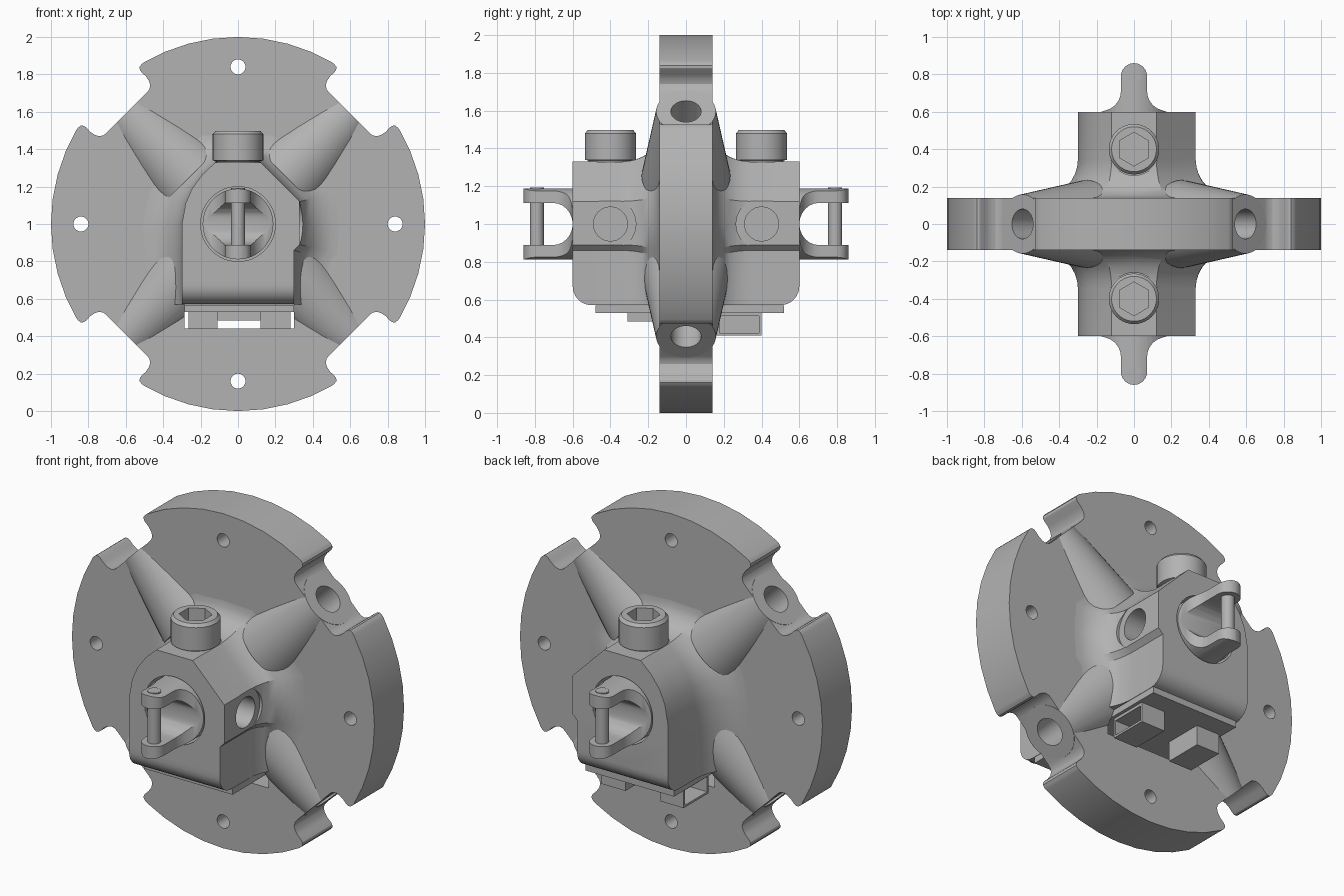
import bpy, bmesh, math
from mathutils import Vector, Matrix

if "Cube" in bpy.data.objects:
    bpy.data.objects.remove(bpy.data.objects["Cube"])

grey = bpy.data.materials.new("plain_grey")
grey.diffuse_color = (0.45, 0.45, 0.45, 1)
grey.use_nodes = True
grey.node_tree.nodes["Principled BSDF"].inputs["Base Color"].default_value = grey.diffuse_color


def finish(bm, name):
    bmesh.ops.recalc_face_normals(bm, faces=bm.faces)
    me = bpy.data.meshes.new(name)
    bm.to_mesh(me)
    bm.free()
    me.materials.append(grey)
    ob = bpy.data.objects.new(name, me)
    bpy.context.collection.objects.link(ob)
    return ob


def loft(name, sections):
    """Skin a list of equal-length rings and cap both ends."""
    bm = bmesh.new()
    rings = [[bm.verts.new(p) for p in s] for s in sections]
    n = len(rings[0])
    for a, b in zip(rings, rings[1:]):
        for i in range(n):
            j = (i + 1) % n
            bm.faces.new((a[i], a[j], b[j], b[i]))
    bm.faces.new(rings[0])
    bm.faces.new(rings[-1])
    return finish(bm, name)


def rod(name, a, b, r1, r2=None, n=32):
    a, b = Vector(a), Vector(b)
    bm = bmesh.new()
    rot = (b - a).to_track_quat('Z', 'Y').to_matrix().to_4x4()
    bmesh.ops.create_cone(bm, cap_ends=True, segments=n, radius1=r1,
                          radius2=r1 if r2 is None else r2, depth=(b - a).length,
                          matrix=Matrix.Translation((a + b) / 2) @ rot)
    return finish(bm, name)


def box(name, x0, x1, y0, y1, z0, z1):
    return loft(name, [[(x0, y0, z), (x1, y0, z), (x1, y1, z), (x0, y1, z)] for z in (z0, z1)])


def boolean(ob, cutter, op='DIFFERENCE'):
    m = ob.modifiers.new("cut", 'BOOLEAN')
    m.operation, m.solver, m.object = op, 'EXACT', cutter
    bpy.context.view_layer.objects.active = ob
    bpy.ops.object.modifier_apply(modifier=m.name)
    bpy.data.objects.remove(cutter)


def window():
    return box("window_cutter", -0.285, 0.30, -0.3, 0.3, 0.44, 0.57)


# Disc outline: one quadrant (arc, half notch, mirrored half), turned four times
quad = [(math.cos(math.radians(a)), math.sin(math.radians(a))) for a in (0, 7.7, 15.4, 23, 30.3)]
quad += [(.853, .517), (.84, .526), (.825, .525), (.812, .516), (.79, .493),
         (.765, .476), (.74, .469), (.718, .475), (.70, .49)]
quad += [(v, u) for u, v in reversed(quad[1:])]
outline = []
for k in range(4):
    for u, v in quad:
        outline.append([(u, v), (-v, u), (-u, -v), (v, -u)][k])
disc = loft("disc", [[(x, y, 1 + z) for x, z in outline] for y in (-0.14, 0.14)])
for sx, sz in ((1, 0), (-1, 0), (0, 1), (0, -1)):
    c = (0.84 * sx, 1 + 0.84 * sz)
    boolean(disc, rod("bolt_hole", (c[0], -.3, c[1]), (c[0], .3, c[1]), 0.04, n=24))

# Diagonal ridges swelling out of the disc, each with a radial hole in the notch floor
for sx in (-1, 1):
    for sz in (-1, 1):
        def at(r):
            return (sx * r * math.sqrt(.5), 0, 1 + sz * r * math.sqrt(.5))
        ridge = rod("diagonal_ridge", at(0.36), at(0.843), 0.235, 0.158, 40)
        for ob in (disc, ridge):
            boolean(ob, rod("radial_hole", at(0.55), at(1.1), 0.08))
        if sz < 0:
            boolean(ridge, window())
boolean(disc, window())

# Housing cross-section
profile = [(-.30, .57), (0, .57), (.30, .57), (.30, .70), (.30, .86), (.33, .89), (.33, 1.0),
           (.33, 1.12), (.225, 1.225), (.12, 1.33), (0, 1.33), (-.12, 1.33), (-.19, 1.265),
           (-.245, 1.19), (-.28, 1.11), (-.30, 1.0), (-.30, .86), (-.30, .70)]


def section(y, spread, floor):
    pts = []
    for x, z in profile:
        d = Vector((x, z - 1)).normalized()
        pts.append((x + d.x * 1.0 * spread, y, max(floor, z + d.y * 0.72 * spread)))
    return pts


for side in (-1, 1):
    tag = "front_" if side < 0 else "rear_"
    # Housing: rounded lower edge outside, concave flare towards the disc
    rows = []
    for i in range(7):
        t = math.radians(15 * i)
        rows.append((0.50 + 0.10 * math.cos(t), 0, 0.67 - 0.10 * math.sin(t)))
    for i in range(9):
        t = math.radians(11.25 * i)
        rows.append((0.345 - 0.205 * math.sin(t), 0.21 * (1 - math.cos(t)), 0.57))
    rows.append((0.05, 0.21, 0.57))
    housing = loft(tag + "housing", [section(side * y, s, f) for y, s, f in rows])
    boolean(housing, rod("bore", (0, side * .42, 1), (0, side * .7, 1), 0.2, n=48))
    boolean(housing, rod("side_spotface", (.329, side * .4, 1), (.7, side * .4, 1), 0.135))
    boolean(housing, rod("side_hole", (.2, side * .4, 1), (.7, side * .4, 1), 0.09))
    boolean(housing, rod("top_spotface", (0, side * .4, 1.329), (0, side * .4, 1.7), 0.14))

    # Socket-head screw
    y = side * 0.4
    ring = []
    for r, z in ((.115, 1.31), (.115, 1.335), (.135, 1.34), (.135, 1.48), (.12, 1.498)):
        ring.append([(r * math.cos(math.tau * i / 40), y + r * math.sin(math.tau * i / 40), z)
                     for i in range(40)])
    screw = loft(tag + "screw", ring)
    boolean(screw, rod("hex_socket", (0, y, 1.40), (0, y, 1.6), 0.09, n=6))

    # Clevis: plan shape trimmed to a round plug, with a rounded slot
    half = [(.19, .40), (.19, .595)]
    for i in range(1, 7):
        t = math.radians(15 * i)
        half.append((.175 - .105 * math.sin(t), .71 - .105 * math.cos(t)))
    half += [(.07 * math.cos(math.radians(a)), .79 + .07 * math.sin(math.radians(a)))
             for a in range(0, 90, 15)]
    plan = half + [(0, .86)] + [(-x, v) for x, v in reversed(half)]
    clevis = loft(tag + "clevis", [[(x, side * v, z) for x, v in plan] for z in (.75, 1.25)])
    boolean(clevis, rod("plug_shape", (0, side * .3, 1), (0, side * 1, 1), 0.189, n=48), 'INTERSECT')
    slot = [(.95, 1.112), (.95, .888)]
    slot += [(.705 - .105 * math.cos(math.radians(a)), 1 + .112 * math.sin(math.radians(a)))
             for a in range(-90, 91, 15)]
    boolean(clevis, loft("slot", [[(x, side * v, z) for v, z in slot] for x in (-.3, .3)]))
    rod(tag + "clevis_pin", (0, side * .79, .815), (0, side * .79, 1.192), 0.037, n=24)

# Circuit board under the housings, with its connectors
box("board", -.285, .30, -.48, .52, .53, .568)
box("front_connector", -.11, .12, -.31, -.12, .485, .531)
for name, x0, x1, out in (("left_connector", -.265, -.11, -1), ("right_connector", .12, .28, 1)):
    con = box(name, x0, x1, .165, .40, .41, .531)
    hx = (x0 - .1, x1 - .03) if out < 0 else (x0 + .03, x1 + .1)
    boolean(con, box("opening", *hx, .178, .387, .423, .513))

for ob in bpy.context.scene.objects:
    bpy.ops.object.select_all(action='DESELECT')
    ob.select_set(True)
    bpy.context.view_layer.objects.active = ob
    bpy.ops.object.shade_smooth_by_angle(angle=math.radians(28))
